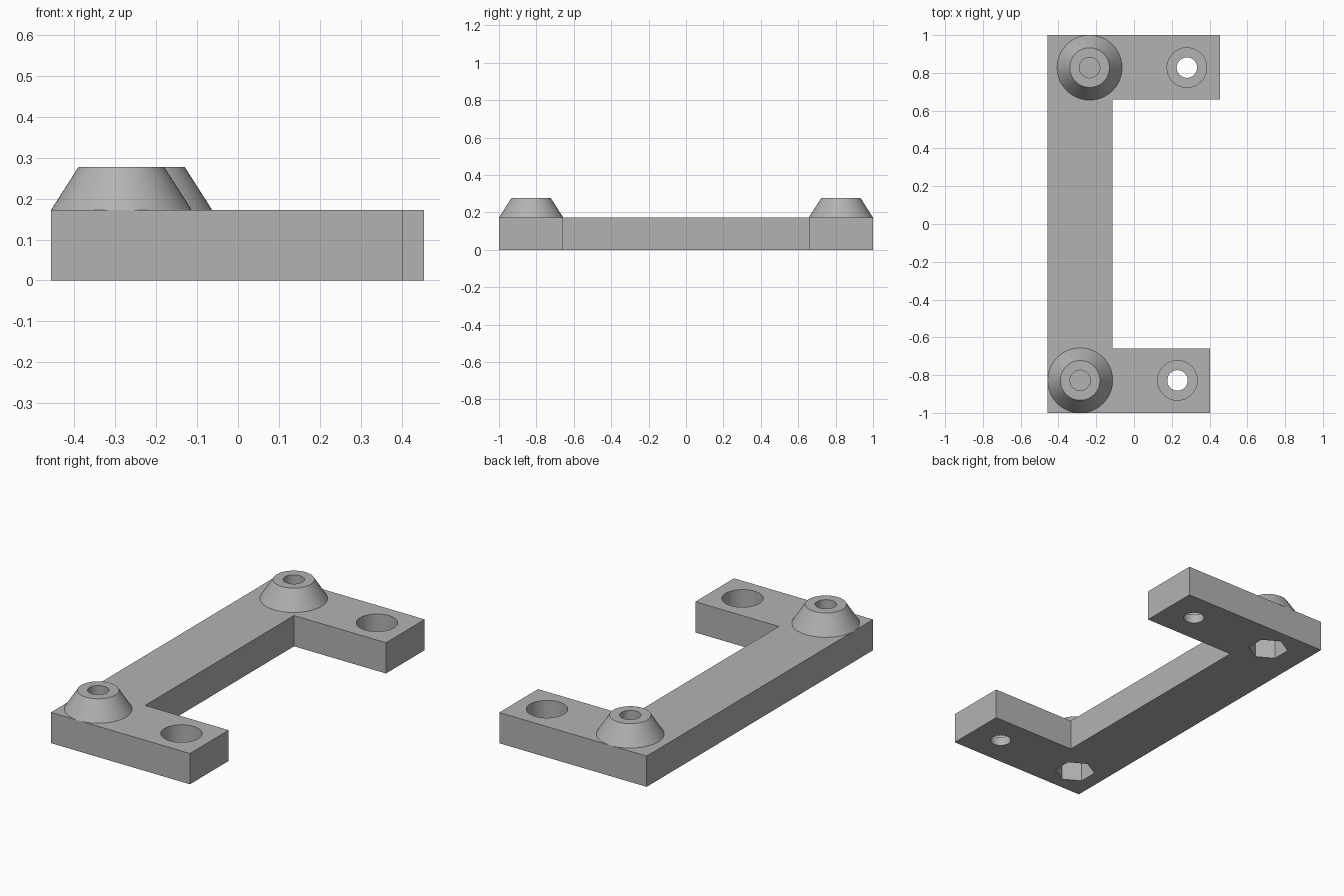
import bpy, bmesh, math

cube = bpy.data.objects.get("Cube")
if cube:
    bpy.data.objects.remove(cube, do_unlink=True)

# Main dimensions
PLATE_H, BOSS_H = 0.172, 0.277
LEFT, BAR_X, ARM_Y = -0.457, -0.114, 0.658
BACK_END, FRONT_END = 0.455, 0.403
BOSS_R, HEAD_R, HOLE_R = 0.172, 0.105, 0.054
POCKET_TOP, MEMBRANE_TOP, BORE_FLOOR = 0.15, 0.16, 0.05
BOSSES = {"back": (-0.235, 0.828), "front": (-0.285, -0.828)}
HOLES = {"back": (0.28, 0.828), "front": (0.23, -0.828)}

grey = bpy.data.materials.new("plain grey")
grey.use_nodes = True
colour = (0.45, 0.45, 0.45, 1)
grey.diffuse_color = colour
grey.node_tree.nodes["Principled BSDF"].inputs["Base Color"].default_value = colour


def make(name, bm):
    """Turn a bmesh into a grey object."""
    bmesh.ops.recalc_face_normals(bm, faces=bm.faces)
    mesh = bpy.data.meshes.new(name)
    bm.to_mesh(mesh)
    bm.free()
    mesh.materials.append(grey)
    obj = bpy.data.objects.new(name, mesh)
    bpy.context.collection.objects.link(obj)
    return obj


def smooth(obj):
    bpy.ops.object.select_all(action="DESELECT")
    obj.select_set(True)
    bpy.context.view_layer.objects.active = obj
    bpy.ops.object.shade_smooth_by_angle(angle=math.radians(30))


def cut(target, name, centre, radius, bottom, top, sides=64):
    """Remove an upright prism from the target."""
    bm = bmesh.new()
    bmesh.ops.create_cone(bm, cap_ends=True, segments=sides, radius1=radius,
                          radius2=radius, depth=top - bottom)
    bmesh.ops.translate(bm, verts=bm.verts, vec=(*centre, (top + bottom) / 2))
    cutter = make(name, bm)
    mod = target.modifiers.new(name, "BOOLEAN")
    mod.operation, mod.solver, mod.object = "DIFFERENCE", "EXACT", cutter
    bpy.context.view_layer.objects.active = target
    bpy.ops.object.modifier_apply(modifier=name)
    bpy.data.objects.remove(cutter, do_unlink=True)


# C-shaped plate with one longer arm
outline = [(LEFT, -1), (FRONT_END, -1), (FRONT_END, -ARM_Y), (BAR_X, -ARM_Y),
           (BAR_X, ARM_Y), (BACK_END, ARM_Y), (BACK_END, 1), (LEFT, 1)]
bm = bmesh.new()
face = bm.faces.new([bm.verts.new((x, y, 0)) for x, y in outline])
extruded = bmesh.ops.extrude_face_region(bm, geom=[face])["geom"]
bmesh.ops.translate(bm, vec=(0, 0, PLATE_H),
                    verts=[v for v in extruded if isinstance(v, bmesh.types.BMVert)])
plate = make("bracket_plate", bm)

# Counterbored screw holes in the arms
for side, centre in HOLES.items():
    cut(plate, side + "_through_hole", centre, HOLE_R, -0.1, 0.3)
    cut(plate, side + "_counterbore", centre, HEAD_R, BORE_FLOOR, 0.3)

# Hexagonal nut pockets underneath, with a thin web below each boss hole
for side, centre in BOSSES.items():
    cut(plate, side + "_nut_pocket", centre, HEAD_R, -0.1, POCKET_TOP, 6)
    cut(plate, side + "_boss_bore", centre, HOLE_R, MEMBRANE_TOP, 0.3)
smooth(plate)

# Conical bosses turned from a profile
profile = [(BOSS_R, PLATE_H), (HEAD_R, BOSS_H), (HOLE_R, BOSS_H), (HOLE_R, PLATE_H)]
for side, (cx, cy) in BOSSES.items():
    bm = bmesh.new()
    verts = [bm.verts.new((r, 0, z)) for r, z in profile]
    edges = [bm.edges.new(pair) for pair in zip(verts, verts[1:] + verts[:1])]
    bmesh.ops.spin(bm, geom=verts + edges, cent=(0, 0, 0), axis=(0, 0, 1),
                   angle=math.tau, steps=64)
    bmesh.ops.remove_doubles(bm, verts=bm.verts, dist=0.0005)
    bmesh.ops.translate(bm, verts=bm.verts, vec=(cx, cy, 0))
    smooth(make(side + "_boss", bm))
